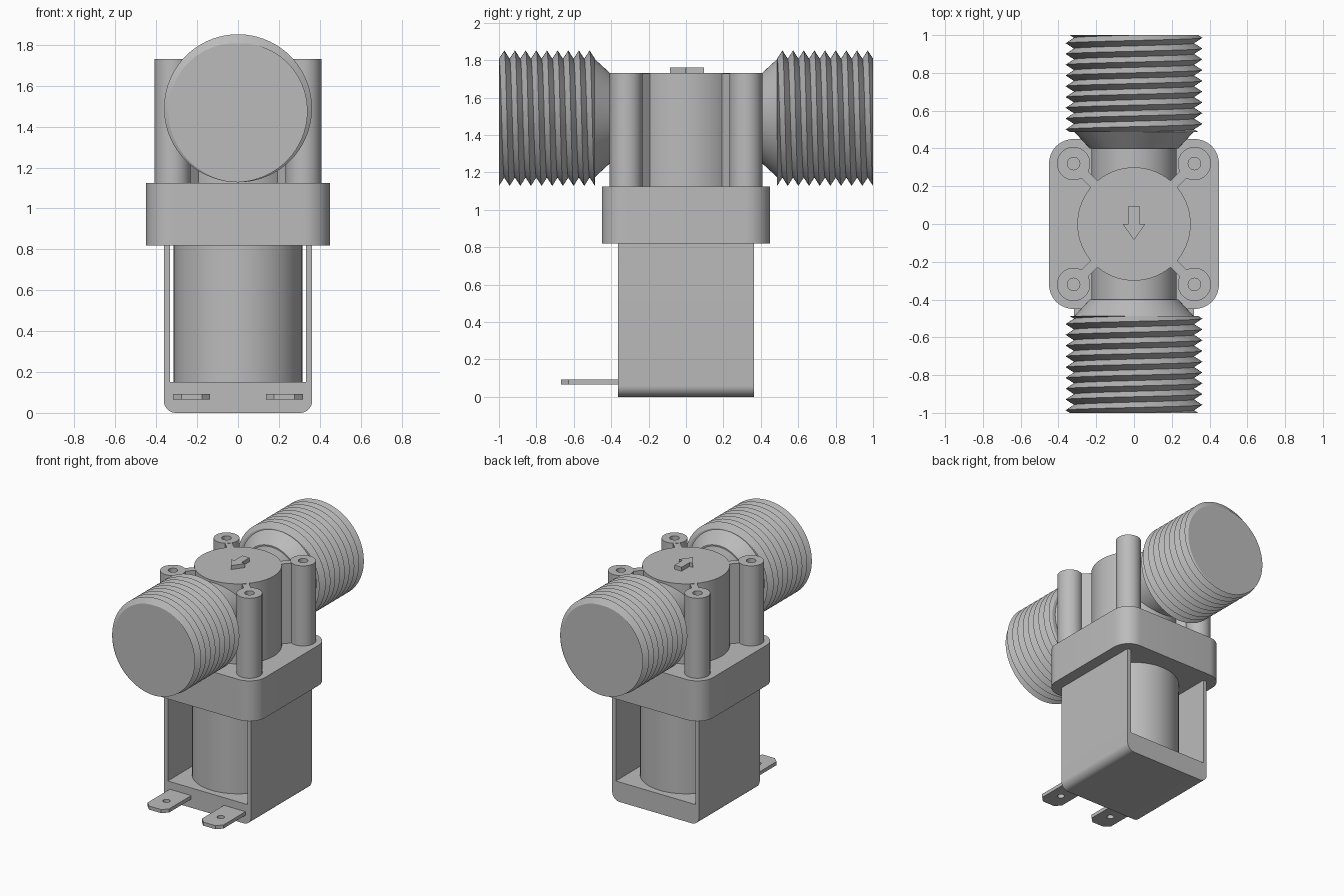
import bpy, bmesh
from math import sin, cos, pi, floor, tau
from mathutils import Matrix, Vector

cube = bpy.data.objects.get("Cube")
if cube:
    bpy.data.objects.remove(cube, do_unlink=True)

GREY = (0.5, 0.5, 0.5, 1)
mat = bpy.data.materials.new("plain grey")
mat.use_nodes = True
mat.diffuse_color = GREY
mat.node_tree.nodes["Principled BSDF"].inputs["Base Color"].default_value = GREY

PIPE_Z = 1.49
ALONG_Y = Matrix.Translation((0, 0, PIPE_Z)) @ Matrix.Rotation(-pi / 2, 4, 'X')
UPRIGHT = Matrix.Rotation(pi / 2, 4, 'X')


def finish(name, bm, matrix=Matrix()):
    """Turn a bmesh into a shaded, coloured object."""
    bmesh.ops.transform(bm, matrix=matrix, verts=bm.verts)
    bmesh.ops.recalc_face_normals(bm, faces=bm.faces)
    mesh = bpy.data.meshes.new(name)
    bm.to_mesh(mesh)
    bm.free()
    mesh.materials.append(mat)
    obj = bpy.data.objects.new(name, mesh)
    bpy.context.collection.objects.link(obj)
    bpy.ops.object.select_all(action='DESELECT')
    obj.select_set(True)
    bpy.context.view_layer.objects.active = obj
    bpy.ops.object.shade_smooth_by_angle(angle=pi / 6)
    return obj


def lathe(name, profile, matrix=Matrix(), steps=64):
    """Spin an (r, z) profile around z."""
    bm = bmesh.new()
    verts = [bm.verts.new((r, 0, z)) for r, z in profile]
    edges = [bm.edges.new(pair) for pair in zip(verts, verts[1:])]
    bmesh.ops.spin(bm, geom=verts + edges, cent=(0, 0, 0), axis=(0, 0, 1),
                   angle=tau, steps=steps, use_duplicate=False)
    bmesh.ops.remove_doubles(bm, verts=bm.verts, dist=1e-5)
    return finish(name, bm, matrix)


def prism(name, loops, z0, z1, matrix=Matrix()):
    """Extrude a flat outline (with optional hole loops) from z0 to z1."""
    bm = bmesh.new()
    edges = []
    for loop in loops:
        vs = [bm.verts.new((x, y, z0)) for x, y in loop]
        edges += [bm.edges.new((vs[i - 1], vs[i])) for i in range(len(vs))]
    bmesh.ops.triangle_fill(bm, edges=edges, use_beauty=True)
    ext = bmesh.ops.extrude_face_region(bm, geom=bm.faces[:])
    top = [g for g in ext["geom"] if isinstance(g, bmesh.types.BMVert)]
    bmesh.ops.translate(bm, verts=top, vec=(0, 0, z1 - z0))
    return finish(name, bm, matrix)


def arc(cx, cy, r, a0, a1, n=10):
    return [(cx + r * cos(a0 + (a1 - a0) * i / n),
             cy + r * sin(a0 + (a1 - a0) * i / n)) for i in range(n + 1)]


def thread(name, y0, y1, root, crest, turns, segs=72):
    """Right-handed screw thread along y, cut flat at both ends."""
    pitch = (y1 - y0) / turns
    phase = y0 - pitch / 2

    def radius(y, t):
        u = (y - phase) / pitch - t
        return root + (crest - root) * abs(2 * (u - floor(u)) - 1)

    bm = bmesh.new()
    columns = []
    for i in range(segs + 1):
        t, column = i / segs, []
        for k in range(-4, 2 * turns + 4):
            y = min(max(phase + pitch * (k / 2 + t), y0), y1)
            r = radius(y, t)
            column.append(bm.verts.new((r * sin(tau * t), y, PIPE_Z + r * cos(tau * t))))
        columns.append(column)
    for a, b in zip(columns, columns[1:]):
        for k in range(len(a) - 1):
            bm.faces.new((a[k], a[k + 1], b[k + 1], b[k]))
    bmesh.ops.remove_doubles(bm, verts=bm.verts, dist=1e-5)
    bmesh.ops.dissolve_degenerate(bm, edges=bm.edges, dist=1e-5)
    # Flat end caps
    for y in (y0, y1):
        rim = [e for e in bm.edges if e.is_boundary
               and all(abs(v.co.y - y) < 1e-4 for v in e.verts)]
        bmesh.ops.holes_fill(bm, edges=rim, sides=0)
    return finish(name, bm)


# Bracket: U-shaped frame, rounded along the bottom edges
W, WALL, FLOOR, TOP = 0.363, 0.03, 0.15, 0.83
frame = (arc(-W + 0.06, 0.06, 0.06, pi, 1.5 * pi) + arc(W - 0.06, 0.06, 0.06, -pi / 2, 0)
         + [(W, TOP), (W - WALL, TOP), (W - WALL, FLOOR),
            (WALL - W, FLOOR), (WALL - W, TOP), (-W, TOP)])
prism("bracket", [frame], -W, W, UPRIGHT)

# Coil and cover flange
lathe("coil", [(0, 0.14), (0.315, 0.14), (0.315, 0.83), (0, 0.83)])
C, R = 0.32, 0.13
flange = [p for i, (sx, sy) in enumerate([(1, 1), (-1, 1), (-1, -1), (1, -1)])
          for p in arc(C * sx, C * sy, R, i * pi / 2, (i + 1) * pi / 2)]
prism("flange", [flange], 0.82, 1.125)

# Valve body with a direction arrow on top
DECK = 1.73
lathe("valve_body", [(0, 1.12), (0.3, 1.12), (0.3, DECK), (0, DECK)])
half = [(0.03, 0.095), (0.03, 0), (0.06, 0), (0, -0.085)]
prism("flow_arrow", [half + [(-x, y) for x, y in half[2::-1]]], DECK - 0.01, 1.76)

# Screw posts, each tied to the body by a web
for sx, front in ((-1, "right"), (1, "left")):
    for sy, end in ((-1, "front"), (1, "back")):
        lathe(f"{end}_{front}_post",
              [(0, 1.12), (0.088, 1.12), (0.088, DECK), (0.033, DECK), (0.033, 1.25), (0, 1.25)],
              Matrix.Translation((C * sx, C * sy, 0)), 40)
        d = Vector((sx, sy)).normalized()
        n = Vector((-d.y, d.x)) * 0.025
        web = [d * 0.28 + n, d * 0.39 + n, d * 0.39 - n, d * 0.28 - n]
        prism(f"{end}_{front}_web", [web], 1.12, DECK - 0.002)

# Pipe with a flared neck at each end, then the threaded ports
lathe("pipe", [(0, -0.49), (0.318, -0.49), (0.235, -0.4), (0.225, -0.4),
               (0.225, 0.4), (0.235, 0.4), (0.318, 0.49), (0, 0.49)], ALONG_Y)
thread("front_port", -1, -0.487, 0.318, 0.362, 9)
thread("back_port", 0.487, 1, 0.318, 0.362, 9)

# Blade terminals with chamfered tips and a hole
for side, x in (("right", -0.227), ("left", 0.227)):
    h, tip, cut = 0.09, -0.667, 0.04
    blade = [(x - h, -0.35), (x - h, tip + cut), (x - h + cut, tip),
             (x + h - cut, tip), (x + h, tip + cut), (x + h, -0.35)]
    hole = arc(x, -0.53, 0.025, 0, tau, 24)[:-1]
    prism(f"{side}_terminal", [blade, hole], 0.065, 0.092)
